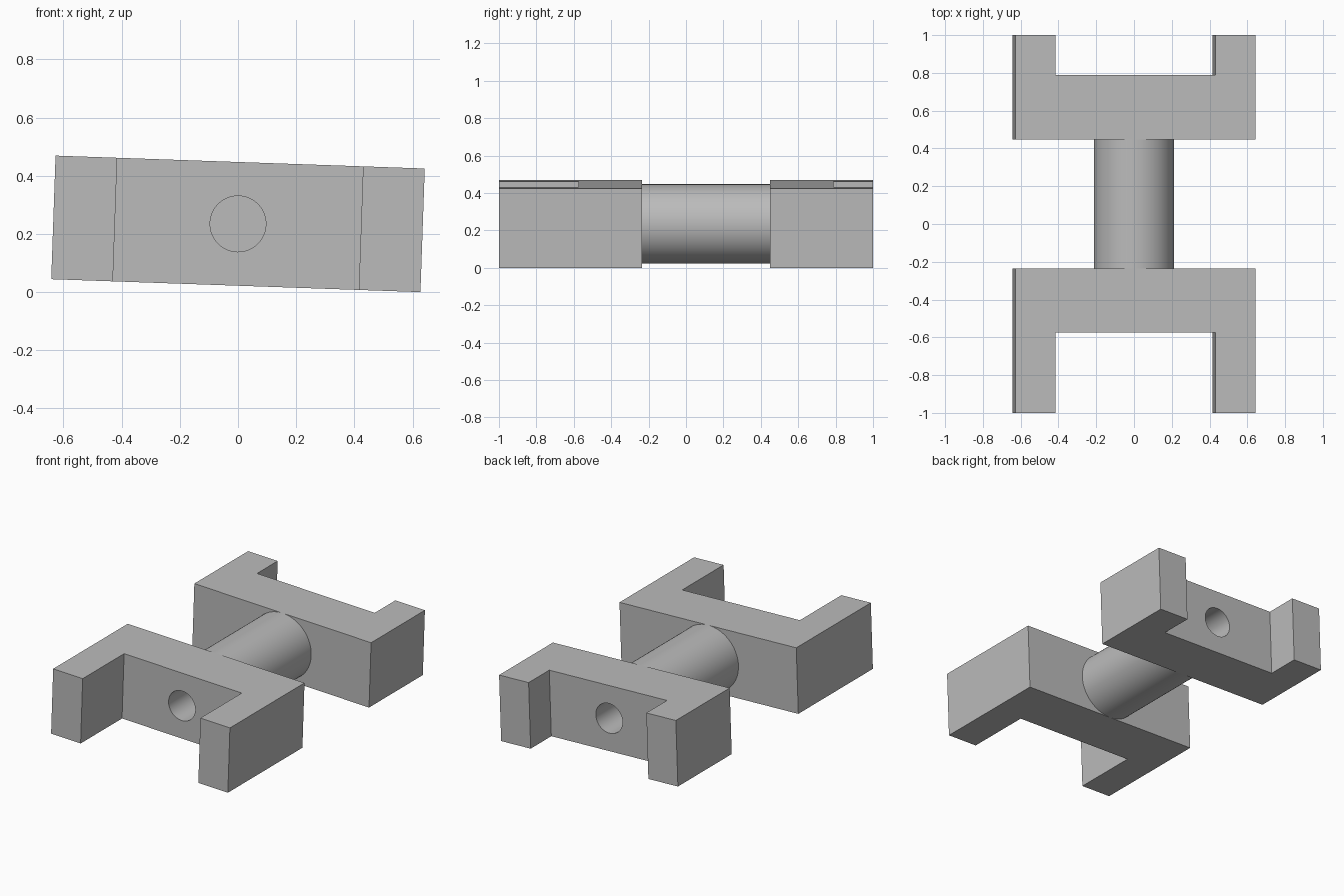
import bpy, bmesh, math
from mathutils import Matrix

if "Cube" in bpy.data.objects:
    bpy.data.objects.remove(bpy.data.objects["Cube"])

HALF_W, HALF_H = 0.635, 0.2125     # half width and half height of the forks
INNER = 0.423                      # half gap between the prongs
BORE_R, SHAFT_R = 0.096, 0.2125
FRONT_FACE, BACK_FACE = -0.235, 0.448
BAR = 0.34                         # crossbar thickness
TILT = Matrix.Translation((0, 0, 0.2345)) @ Matrix.Rotation(math.radians(2), 4, 'Y')

grey = bpy.data.materials.new("plain grey")
grey.diffuse_color = (0.5, 0.5, 0.5, 1)
grey.use_nodes = True
grey.node_tree.nodes["Principled BSDF"].inputs["Base Color"].default_value = grey.diffuse_color


def add_object(name, bm):
    bmesh.ops.recalc_face_normals(bm, faces=bm.faces)
    mesh = bpy.data.meshes.new(name)
    bm.to_mesh(mesh)
    bm.free()
    obj = bpy.data.objects.new(name, mesh)
    bpy.context.collection.objects.link(obj)
    mesh.materials.append(grey)
    return obj


def rod(name, radius, y0, y1):
    """Capped cylinder along y."""
    bm = bmesh.new()
    place = Matrix.Translation((0, (y0 + y1) / 2, 0)) @ Matrix.Rotation(math.pi / 2, 4, 'X')
    bmesh.ops.create_cone(bm, cap_ends=True, segments=64, radius1=radius,
                          radius2=radius, depth=abs(y1 - y0), matrix=place)
    return add_object(name, bm)


def fork(name, face, tip):
    """U-shaped block, its crossbar at y=face and its prongs ending at y=tip."""
    inside = face + math.copysign(BAR, tip)
    half = [(HALF_W, face), (HALF_W, tip), (INNER, tip), (INNER, inside)]
    outline = half + [(-x, y) for x, y in reversed(half)]
    bm = bmesh.new()
    base = bm.faces.new([bm.verts.new((x, y, -HALF_H)) for x, y in outline])
    top = bmesh.ops.extrude_face_region(bm, geom=[base])["geom"]
    bmesh.ops.translate(bm, vec=(0, 0, 2 * HALF_H),
                        verts=[v for v in top if isinstance(v, bmesh.types.BMVert)])
    obj = add_object(name, bm)

    # Bore through the crossbar
    out = math.copysign(0.05, tip)
    cutter = rod("bore_cutter", BORE_R, face - out, inside + out)
    mod = obj.modifiers.new("bore", 'BOOLEAN')
    mod.operation, mod.solver, mod.object = 'DIFFERENCE', 'EXACT', cutter
    bpy.context.view_layer.objects.active = obj
    bpy.ops.object.modifier_apply(modifier=mod.name)
    bpy.data.objects.remove(cutter)
    return obj


# Long front fork, short back fork, and the shaft that closes both bores
parts = [fork("front_fork", FRONT_FACE, -1.0),
         fork("back_fork", BACK_FACE, 1.0),
         rod("shaft", SHAFT_R, FRONT_FACE, BACK_FACE)]

for obj in parts:
    obj.matrix_world = TILT
    bpy.ops.object.select_all(action='DESELECT')
    obj.select_set(True)
    bpy.context.view_layer.objects.active = obj
    bpy.ops.object.shade_smooth_by_angle(angle=math.radians(30))
